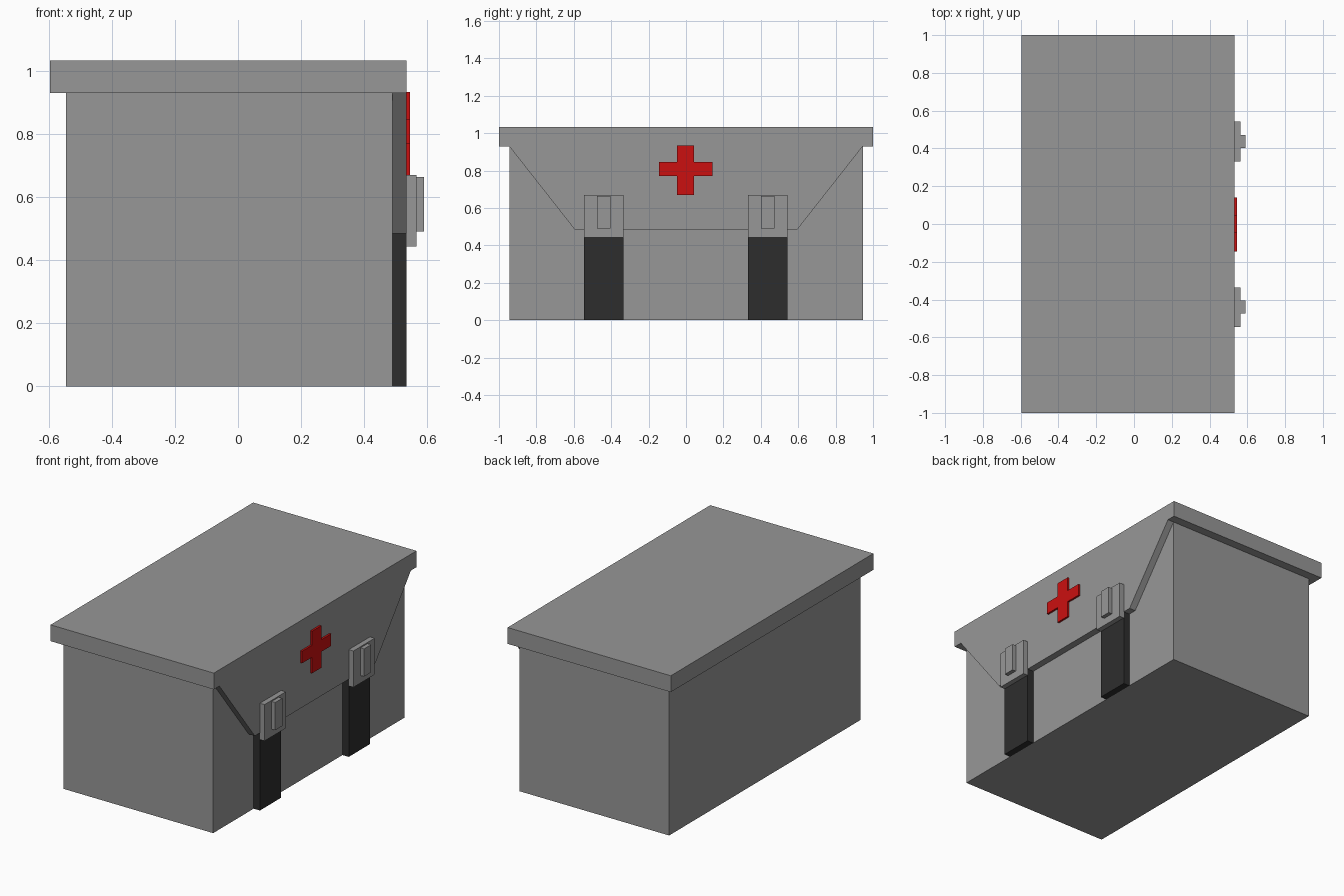
import bpy

if "Cube" in bpy.data.objects:
    bpy.data.objects.remove(bpy.data.objects["Cube"])


def material(name, rgb):
    m = bpy.data.materials.new(name)
    m.diffuse_color = (*rgb, 1.0)
    m.use_nodes = True
    m.node_tree.nodes["Principled BSDF"].inputs["Base Color"].default_value = m.diffuse_color
    return m


GREY = material("case_grey", (0.31, 0.31, 0.31))
BLACK = material("strap_black", (0.027, 0.027, 0.027))
RED = material("cross_red", (0.6, 0.005, 0.005))


def plate(name, profile, x0, x1, mat):
    """Extrude a counter-clockwise (y, z) outline along x from x0 to x1."""
    n = len(profile)
    verts = [(x, y, z) for x in (x0, x1) for y, z in profile]
    faces = [tuple(reversed(range(n))), tuple(range(n, 2 * n))]
    faces += [(i, (i + 1) % n, (i + 1) % n + n, i + n) for i in range(n)]
    mesh = bpy.data.meshes.new(name)
    mesh.from_pydata(verts, [], faces)
    mesh.materials.append(mat)
    obj = bpy.data.objects.new(name, mesh)
    bpy.context.collection.objects.link(obj)
    return obj


def box(name, x, y, z, mat):
    outline = [(y[0], z[0]), (y[1], z[0]), (y[1], z[1]), (y[0], z[1])]
    return plate(name, outline, x[0], x[1], mat)


BODY_X, FLAP_X = 0.49, 0.533

# Case body and overhanging lid
box("case_body", (-0.545, BODY_X), (-0.945, 0.945), (0, 0.93), GREY)
box("lid", (-0.595, FLAP_X), (-1, 1), (0.93, 1.032), GREY)

# Tapered flap hanging from the lid
plate("front_flap", [(-0.595, 0.485), (0.595, 0.485), (0.945, 0.93), (-0.945, 0.93)],
      BODY_X, FLAP_X, GREY)

# Straps with buckles and raised tabs
for side, y in (("left", -0.44), ("right", 0.437)):
    box(side + "_strap", (BODY_X, FLAP_X), (y - 0.105, y + 0.105), (0, 0.485), BLACK)
    box(side + "_buckle", (FLAP_X, 0.565), (y - 0.105, y + 0.105), (0.443, 0.67), GREY)
    box(side + "_buckle_tab", (0.565, 0.59), (y - 0.035, y + 0.035), (0.49, 0.663), GREY)

# Red cross, one twelve-sided outline
a, b = 0.046, 0.143
low, high, bottom, top = 0.77, 0.845, 0.67, 0.933
cy = -0.002
cross = [(-a, bottom), (a, bottom), (a, low), (b, low), (b, high), (a, high),
         (a, top), (-a, top), (-a, high), (-b, high), (-b, low), (-a, low)]
plate("red_cross", [(y + cy, z) for y, z in cross], FLAP_X, 0.545, RED)
